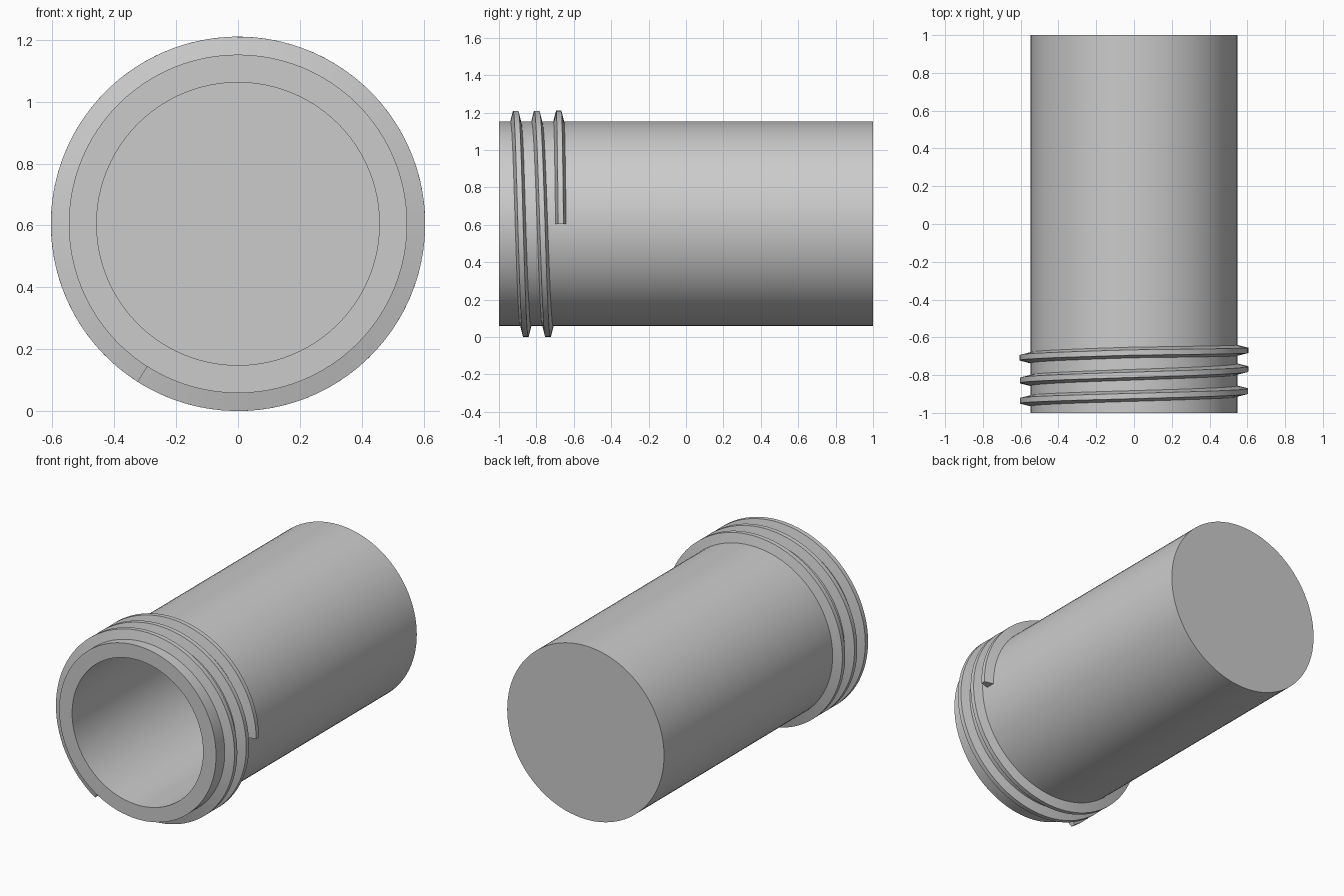
import bpy, bmesh
from math import sin, cos, pi

if "Cube" in bpy.data.objects:
    bpy.data.objects.remove(bpy.data.objects["Cube"])

CZ = 0.605        # height of the tube axis
R_OUT, R_IN, R_CREST = 0.547, 0.457, 0.605
SEG = 96


def ring_point(r, a, y):
    return (r * cos(a), y, CZ + r * sin(a))


def finish(bm, name):
    bmesh.ops.recalc_face_normals(bm, faces=bm.faces)
    me = bpy.data.meshes.new(name)
    bm.to_mesh(me)
    bm.free()
    ob = bpy.data.objects.new(name, me)
    bpy.context.collection.objects.link(ob)
    bpy.ops.object.select_all(action='DESELECT')
    ob.select_set(True)
    bpy.context.view_layer.objects.active = ob
    bpy.ops.object.shade_smooth_by_angle(angle=0.5)
    return ob


# Tube: open at the front, closed at the back
bm = bmesh.new()
profile = [(R_OUT, 1.0), (R_OUT, -1.0), (R_IN, -1.0), (R_IN, 0.91)]
rings = [[bm.verts.new(ring_point(r, 2 * pi * i / SEG, y)) for i in range(SEG)]
         for r, y in profile]
for a, b in zip(rings, rings[1:]):
    for i in range(SEG):
        j = (i + 1) % SEG
        bm.faces.new((a[i], a[j], b[j], b[i]))
bm.faces.new(rings[0])
bm.faces.new(rings[-1])
finish(bm, "tube_body")

# Thread: trapezoid section swept along a helix, flattening at its end
# path keys: (turns measured from the left side over the top, y)
keys = [(-0.16, -0.948), (0, -0.936), (0.5, -0.885), (1, -0.828),
        (1.5, -0.768), (2, -0.708), (2.25, -0.680), (2.5, -0.669)]
section = [(R_OUT - 0.01, -0.031), (R_CREST, -0.014),
           (R_CREST, 0.014), (R_OUT - 0.01, 0.031)]


def helix_y(t):
    for (t0, y0), (t1, y1) in zip(keys, keys[1:]):
        if t <= t1:
            return y0 + (y1 - y0) * (t - t0) / (t1 - t0)
    return keys[-1][1]


bm = bmesh.new()
steps = 256
t_start, t_end = keys[0][0], keys[-1][0]
loops = []
for k in range(steps + 1):
    t = t_start + (t_end - t_start) * k / steps
    ang = pi - 2 * pi * t
    loops.append([bm.verts.new(ring_point(r, ang, helix_y(t) + dy))
                  for r, dy in section])
for a, b in zip(loops, loops[1:]):
    for i in range(4):
        j = (i + 1) % 4
        bm.faces.new((a[i], a[j], b[j], b[i]))
bm.faces.new(loops[0])
bm.faces.new(loops[-1])
finish(bm, "screw_thread")
